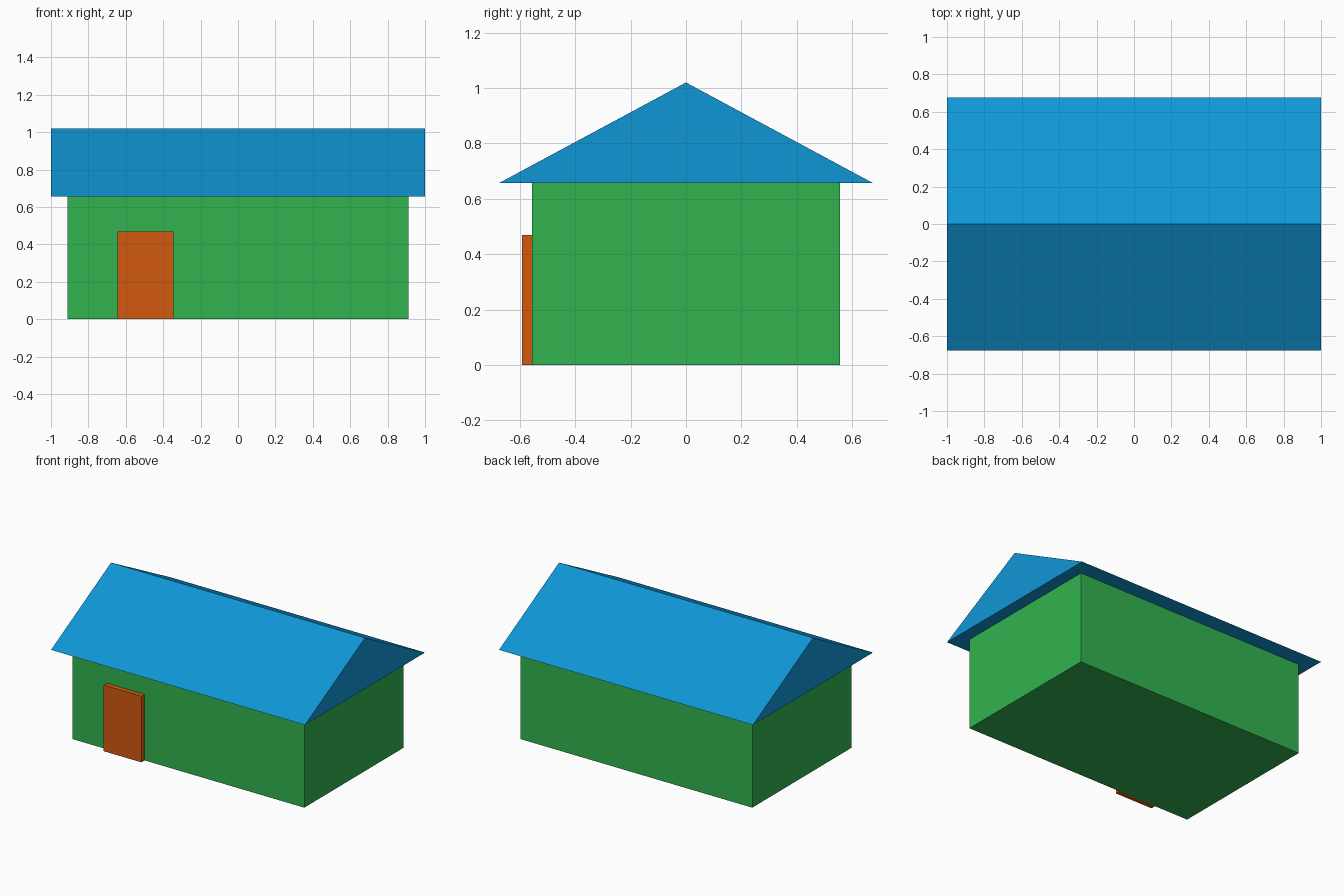
import bpy, bmesh

if "Cube" in bpy.data.objects:
    bpy.data.objects.remove(bpy.data.objects["Cube"])


def material(name, rgb):
    m = bpy.data.materials.new(name)
    m.diffuse_color = (*rgb, 1.0)
    m.use_nodes = True
    m.node_tree.nodes["Principled BSDF"].inputs["Base Color"].default_value = m.diffuse_color
    return m


def prism(name, profile, x0, x1, mat):
    """Extrude a (y, z) profile along x from x0 to x1."""
    bm = bmesh.new()
    face = bm.faces.new([bm.verts.new((x0, y, z)) for y, z in profile])
    ext = bmesh.ops.extrude_face_region(bm, geom=[face])
    verts = [g for g in ext["geom"] if isinstance(g, bmesh.types.BMVert)]
    bmesh.ops.translate(bm, verts=verts, vec=(x1 - x0, 0, 0))
    bmesh.ops.recalc_face_normals(bm, faces=bm.faces)
    mesh = bpy.data.meshes.new(name)
    bm.to_mesh(mesh)
    bm.free()
    mesh.materials.append(mat)
    obj = bpy.data.objects.new(name, mesh)
    bpy.context.collection.objects.link(obj)
    return obj


def rect(y0, y1, z0, z1):
    return [(y0, z0), (y1, z0), (y1, z1), (y0, z1)]


green = material("wall green", (0.032, 0.456, 0.080))
blue = material("roof blue", (0.005, 0.305, 0.672))
orange = material("door orange", (0.645, 0.100, 0.005))

EAVE = 0.657

# House body
prism("walls", rect(-0.557, 0.557, 0, EAVE), -0.912, 0.912, green)

# Gabled roof overhanging on all sides
prism("roof", [(-0.675, EAVE), (0.675, EAVE), (0, 1.02)], -1, 1, blue)

# Front door standing proud of the wall
prism("door", rect(-0.593, -0.557, 0, 0.47), -0.643, -0.346, orange)
